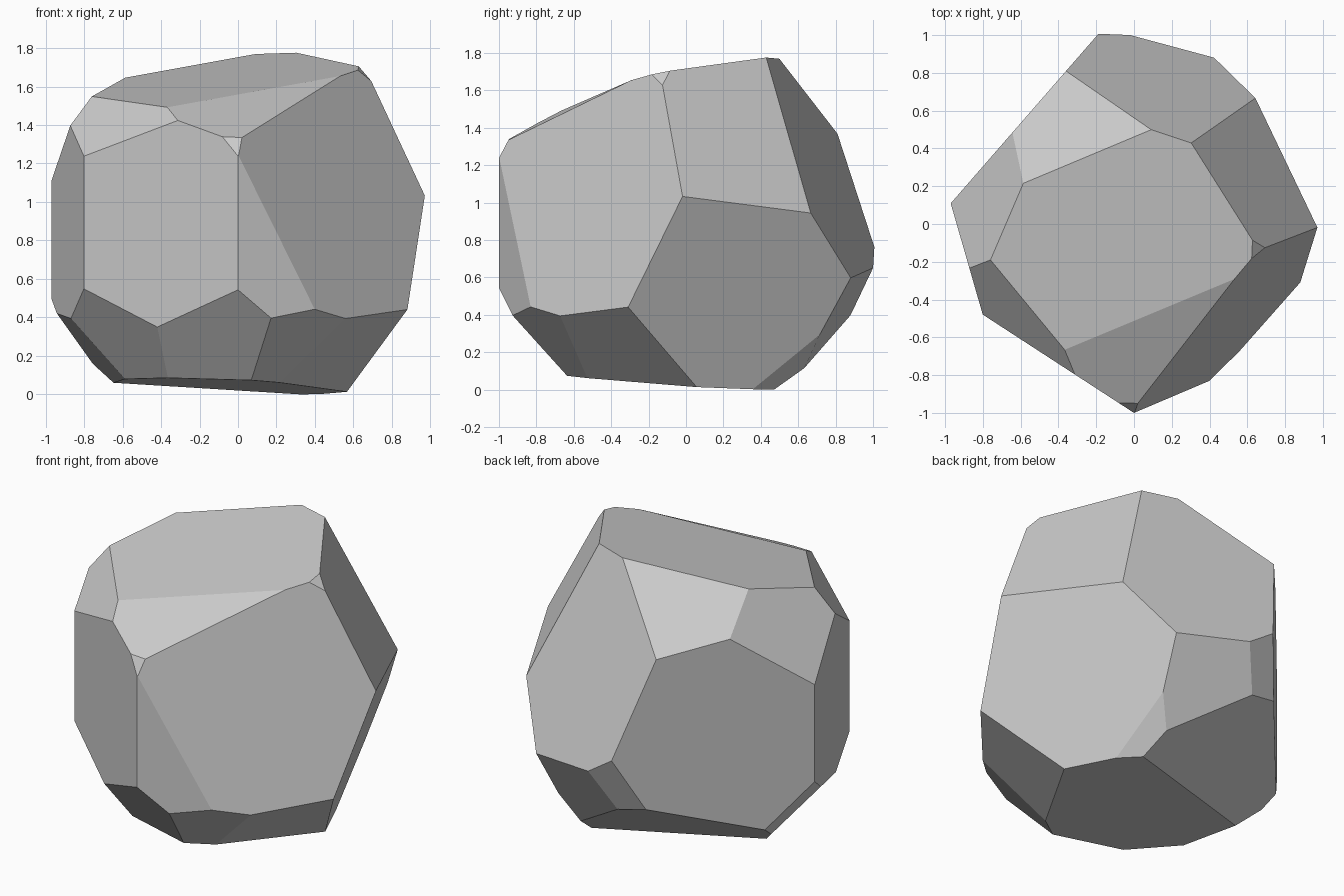
import bpy, bmesh
from mathutils import Vector

if "Cube" in bpy.data.objects:
    bpy.data.objects.remove(bpy.data.objects["Cube"])

# Chiselled stone: start from a block and slice off flat facets.
# Each cut keeps the side where a*x + b*y + c*z <= d.
side_cuts = [
    (-0.52, -0.80, 0, 0.80),            # front left
    (-0.59, -0.17, 0, 0.554),           # left
    (-0.70, 0.61, 0, 0.746),            # back left
    (0.425, -1, 0, 1.0),                # front sliver
    (1.083, -1, 0.326, 1.407),          # front right
    (0.766, 2.403, 1, 3.04),            # back
    (1.765, 0.975, 1, 2.73),            # right upper
    (0.433, 0.187, -0.158, 0.2535),     # right lower
]
top_cuts = [
    (-0.098, -0.199, 1, 1.662),         # top
    (-1.512, 0.408, 1, 2.621),          # left bevel
    (-0.987, -0.933, 1, 2.477),         # front left bevel
    (0.032, -0.511, 1, 1.822),          # front bevel
    (-0.449, 0.638, 1, 2.048),          # back left bevel
    (0, -1.9, 1, 3.14),                 # front corner chip
    (1.02, -0.252, 1, 2.368),           # right corner chip
]
bottom_cuts = [
    (-0.042, -0.057, -1, -0.042),       # base
    (-0.336, -1.226, -1, 0.681),        # front
    (0.586, -0.901, -1, 0.538),         # front right
    (0.744, -0.529, -1, 0.376),         # right
    (-1.169, -0.997, -1, 0.864),        # front left
    (-1.131, -0.225, -1, 0.641),        # left
    (-1.73, 0.28, -1, 1.209),           # left chip
    (-0.289, 0.643, -1, 0.207),         # back left
    (0.351, 1.75, -1, 1.091),           # back
    (1.044, 0.957, -1, 0.79),           # back right chip
    (-0.56, 2.65, -1, 2.01),            # back corner chip
]


def slice_off(bm, a, b, c, d):
    n = Vector((a, b, c))
    geom = bm.verts[:] + bm.edges[:] + bm.faces[:]
    cut = bmesh.ops.bisect_plane(bm, geom=geom, dist=1e-5, plane_no=n,
                                 plane_co=n * d / n.length_squared, clear_outer=True)
    rim = [e for e in cut["geom_cut"]
           if isinstance(e, bmesh.types.BMEdge) and e.is_boundary]
    if rim:
        bmesh.ops.contextual_create(bm, geom=rim)


bm = bmesh.new()
bmesh.ops.create_cube(bm, size=4)
for cut in side_cuts + top_cuts + bottom_cuts:
    slice_off(bm, *cut)
bmesh.ops.recalc_face_normals(bm, faces=bm.faces[:])

# Rest the stone on the ground
low = min(v.co.z for v in bm.verts)
bmesh.ops.translate(bm, verts=bm.verts[:], vec=(0, 0, -low))

mesh = bpy.data.meshes.new("stone")
bm.to_mesh(mesh)
bm.free()
bpy.context.collection.objects.link(bpy.data.objects.new("stone", mesh))
